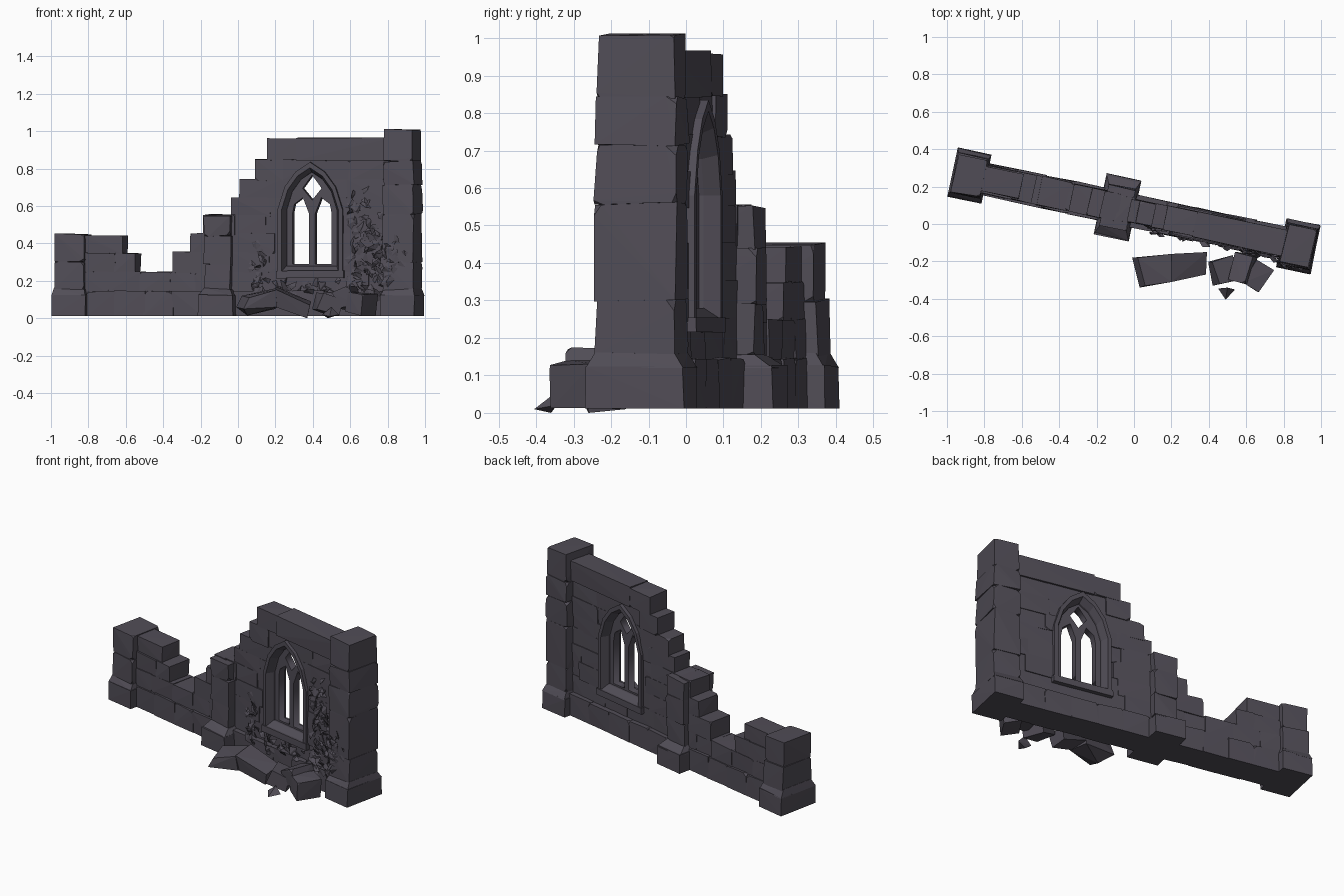
import bpy, bmesh, math, random
from mathutils import Matrix, Vector

if "Cube" in bpy.data.objects:
    bpy.data.objects.remove(bpy.data.objects["Cube"])

random.seed(7)
R = random.uniform
# the whole wall runs at 12 degrees to the x axis: local u along, v deep, z up
FRAME = Matrix.Translation((0, 0.07, 0)) @ Matrix.Rotation(math.radians(-12.1), 4, 'Z')
stone = bpy.data.materials.new("dark_stone")
stone.diffuse_color = (0.082, 0.074, 0.094, 1)
stone.use_nodes = True
stone.node_tree.nodes["Principled BSDF"].inputs["Base Color"].default_value = stone.diffuse_color


def add_object(name, bm, matrix=FRAME):
    bmesh.ops.recalc_face_normals(bm, faces=bm.faces)
    me = bpy.data.meshes.new(name)
    bm.to_mesh(me)
    bm.free()
    me.materials.append(stone)
    ob = bpy.data.objects.new(name, me)
    bpy.context.collection.objects.link(ob)
    ob.matrix_world = matrix
    return ob


def hull(bm, points):
    verts = [bm.verts.new(p) for p in points]
    bmesh.ops.convex_hull(bm, input=verts)
    loose = [v for v in verts if v.is_valid and not v.link_faces]
    bmesh.ops.delete(bm, geom=loose, context='VERTS')


def block(bm, u0, u1, v0, v1, z0, z1, chip=0.5, jit=0.004, matrix=Matrix(), flat_base=False):
    """Rough hewn stone: a box with jittered and randomly chipped corners."""
    pts = []
    size = (u1 - u0, v1 - v0, z1 - z0)
    for su in (0, 1):
        for sv in (0, 1):
            for sz in (0, 1):
                s = (su, sv, sz)
                p = Vector((u0 + su * size[0], v0 + sv * size[1], z0 + sz * size[2]))
                p += Vector((R(-jit, jit), R(-jit, jit), R(-jit, jit)))
                if flat_base and not sz:
                    p.z = z0
                elif random.random() < chip:
                    for a in range(3):
                        q = p.copy()
                        q[a] += (1 - 2 * s[a]) * R(0.05, 0.2) * min(size[a], 0.15)
                        pts.append(matrix @ q)
                    continue
                pts.append(matrix @ p)
    hull(bm, pts)


def course(bm, u0, u1, z0, z1, half, w=0.17):
    """Row of stones between u0 and u1."""
    u = u0
    while u < u1 - 0.01:
        e = u + w * R(0.7, 1.3)
        if u1 - e < 0.07:
            e = u1
        d = R(-0.004, 0.004)
        block(bm, u - 0.004, e + 0.004, -half - d, half + d, z0 - 0.004, z1 + 0.004, 0.2, 0.003)
        u = e


# pillars: wide foot and stacked stones
def pillar(name, u, levels, hw, hd, foot_hw, foot_hd):
    bm = bmesh.new()
    block(bm, u - foot_hw, u + foot_hw, -foot_hd, foot_hd, 0.012, 0.125, 0, 0.003, flat_base=True)
    a, b = foot_hw, foot_hd
    hull(bm, [(u + x * k, y * m, z) for x in (-1, 1) for y in (-1, 1)
              for k, m, z in ((a, b, 0.12), (hw + .002, hd + .002, 0.16 + R(-.01, .008)))])
    for z0, z1 in zip(levels, levels[1:]):
        g = R(-0.004, 0.004)
        block(bm, u - hw - g, u + hw + g, -hd - g, hd + g, z0, z1, 0.45, 0.005)
    return add_object(name, bm)


pillar("tall_pillar", 0.9, (0.15, 0.30, 0.56, 0.715, 0.84, 1.008), 0.08, 0.107, 0.092, 0.133)
pillar("short_pillar", -0.9, (0.15, 0.30, 0.45), 0.08, 0.105, 0.092, 0.133)
pillar("middle_buttress", -0.09, (0.15, 0.29, 0.44, 0.55), 0.07, 0.11, 0.095, 0.165)

# plinth stones along the foot of the wall
bm = bmesh.new()
for u0, u1, n in ((-0.81, -0.18, 4), (0.0, 0.81, 5)):
    for i in range(n):
        w = (u1 - u0) / n
        a, b = u0 + i * w - 0.003, u0 + (i + 1) * w + 0.003
        block(bm, a, b, -0.088, 0.088, 0.012, 0.145, 0.3, 0.004, flat_base=True)
add_object("plinth", bm)

# broken low wall on the left, stepping down from both ends
bm = bmesh.new()
course(bm, -0.83, -0.15, 0.14, 0.245, 0.075)
course(bm, -0.83, -0.55, 0.245, 0.345, 0.075, 0.14)
course(bm, -0.83, -0.62, 0.345, 0.44, 0.07, 0.16)
course(bm, -0.34, -0.14, 0.245, 0.35, 0.075, 0.12)
course(bm, -0.24, -0.14, 0.35, 0.45, 0.072, 0.12)
course(bm, -0.17, -0.01, 0.45, 0.55, 0.07, 0.1)
add_object("low_wall", bm)

# tall wall courses, stepped on the left
bm = bmesh.new()
levels = (0.14, 0.25, 0.35, 0.45, 0.55, 0.64, 0.74, 0.845)
lefts = (-0.02, -0.02, -0.02, -0.02, -0.02, 0.025, 0.11)
for z0, z1, left in zip(levels, levels[1:], lefts):
    course(bm, left, 0.83, z0, z1, 0.06, 0.2)
wall = add_object("tall_wall", bm)

# coping stones
bm = bmesh.new()
block(bm, 0.172, 0.34, -0.068, 0.068, 0.845, 0.96, 0.3)
block(bm, 0.335, 0.83, -0.07, 0.07, 0.842, 0.965, 0.2, 0.003)
add_object("coping", bm)

# pointed window
CU = 0.41


def arch(cu, w, z0, zs, za):
    right = [(w, z0), (w, zs)] + [(w * f, zs + (za - zs) * g) for f, g in ((0.78, 0.48), (0.44, 0.8))]
    return ([(cu - x, z) for x, z in right] + [(cu, za)]
            + [(cu + x, z) for x, z in reversed(right)])


def prism(bm, outline, v0, v1):
    a = [bm.verts.new((u, v0, z)) for u, z in outline]
    b = [bm.verts.new((u, v1, z)) for u, z in outline]
    bm.faces.new(a)
    bm.faces.new(b[::-1])
    for i in range(len(a)):
        j = (i + 1) % len(a)
        bm.faces.new((a[i], b[i], b[j], a[j]))


bm = bmesh.new()
prism(bm, arch(CU, 0.155, 0.25, 0.58, 0.805), -0.2, 0.2)
cutter = add_object("window_cutter", bm)
cutter.hide_render = True
mod = wall.modifiers.new("window_hole", 'BOOLEAN')
mod.object, mod.operation, mod.solver, mod.use_self = cutter, 'DIFFERENCE', 'EXACT', True
bpy.context.view_layer.objects.active = wall
bpy.ops.object.modifier_apply(modifier=mod.name)
bpy.data.objects.remove(cutter)

# window frame: splayed moulding swept around the arch, front and back alike
bm = bmesh.new()
loops = [[bm.verts.new((u, v, z)) for u, z in arch(CU, w, z0, 0.58, za)]
         for w, z0, za, v in ((0.178, 0.22, 0.835, -0.078), (0.155, 0.25, 0.805, -0.078),
                              (0.138, 0.28, 0.782, -0.035), (0.138, 0.28, 0.782, 0.035),
                              (0.155, 0.25, 0.805, 0.078), (0.178, 0.22, 0.835, 0.078))]
for k in range(6):
    a, b = loops[k], loops[(k + 1) % 6]
    for i in range(len(a)):
        j = (i + 1) % len(a)
        bm.faces.new((a[i], a[j], b[j], b[i]))
add_object("window_frame", bm)
bm = bmesh.new()
block(bm, CU - 0.185, CU + 0.185, -0.085, 0.085, 0.215, 0.255, 0, 0.002)
add_object("window_sill", bm)

# tracery plate: two lancets and a diamond cut out of the arch shape
cu = bpy.data.curves.new("tracery", 'CURVE')
cu.dimensions, cu.fill_mode, cu.extrude = '2D', 'BOTH', 0.022
shapes = [arch(CU, 0.145, 0.27, 0.58, 0.79)]
for s in (-1, 1):
    c = CU + s * 0.062
    shapes.append([(c - 0.045, 0.29), (c - 0.045, 0.56), (c - 0.03 + s * 0.005, 0.61), (c - s * 0.012, 0.645),
                   (c + 0.03 + s * 0.005, 0.61), (c + 0.045, 0.56), (c + 0.045, 0.29)])
shapes.append([(CU - 0.052, 0.695), (CU, 0.765), (CU + 0.052, 0.695), (CU, 0.632)])
for pts in shapes:
    sp = cu.splines.new('POLY')
    sp.points.add(len(pts) - 1)
    for p, (u, z) in zip(sp.points, pts):
        p.co = (u, z, 0, 1)
    sp.use_cyclic_u = True
tmp = bpy.data.objects.new("tracery_curve", cu)
bpy.context.collection.objects.link(tmp)
me = bpy.data.meshes.new_from_object(tmp.evaluated_get(bpy.context.evaluated_depsgraph_get()))
bpy.data.objects.remove(tmp)
bm = bmesh.new()
bm.from_mesh(me)
bmesh.ops.remove_doubles(bm, verts=bm.verts, dist=0.0001)
add_object("window_tracery", bm, FRAME @ Matrix.Rotation(math.pi / 2, 4, 'X'))

# leafy rubble climbing the front: flat shards scattered along stems
bm = bmesh.new()
stems = (((0.11, 0.12), (0.14, 0.36), 0.025, 22), ((0.15, 0.15), (0.6, 0.15), 0.03, 30),
         ((0.66, 0.15), (0.68, 0.64), 0.035, 55), ((0.68, 0.1), (0.88, 0.4), 0.045, 65),
         ((0.8, 0.2), (0.76, 0.52), 0.03, 25))
for a, b, spread, n in stems:
    for i in range(n):
        t = random.random()
        u = a[0] + (b[0] - a[0]) * t + random.gauss(0, spread)
        z = max(0.03, a[1] + (b[1] - a[1]) * t + random.gauss(0, spread))
        if 0.25 < u < 0.58 and z > 0.24 or u > 0.98:
            continue
        v = -0.11 if u > 0.82 else (-0.09 if z < 0.15 else -0.064)
        if z < 0.15 and u > 0.8:
            v = -0.13
        rot = Matrix.Translation((u, v - R(0, 0.012), z)) @ Matrix.Rotation(R(0, 6.28), 4, 'Y') \
            @ Matrix.Rotation(R(-0.5, 0.5), 4, 'X')
        s = R(0.02, 0.036)
        hull(bm, [rot @ Vector(p) for p in ((-s, 0.01, 0), (s * 0.7, 0.008, -s * 0.6), (s, 0, s * 0.5),
                                            (-s * 0.2, -0.008, s * 0.6), (0, 0.02, 0))])
add_object("climbing_leaves", bm)

# fallen stones in front of the wall
bm = bmesh.new()
hull(bm, [(-0.01, -0.18, 0.06), (0.03, -0.34, 0.05), (0.06, -0.33, 0.11), (0.02, -0.18, 0.12),
          (0.2, -0.16, 0.16), (0.2, -0.31, 0.15), (0.21, -0.30, 0.06), (0.2, -0.17, 0.05), (0.05, -0.25, 0.015)])
hull(bm, [(0.2, -0.16, 0.17), (0.2, -0.31, 0.155), (0.39, -0.15, 0.09), (0.385, -0.27, 0.07),
          (0.37, -0.26, 0.0), (0.37, -0.16, 0.01), (0.2, -0.29, 0.06), (0.2, -0.17, 0.07)])
add_object("fallen_slab", bm, Matrix())
bm = bmesh.new()
for x, y, z, w, d, h, rz, ry in ((0.48, -0.25, 0.075, 0.12, 0.13, 0.09, 0.25, 0.3),
                                 (0.585, -0.235, 0.11, 0.10, 0.15, 0.10, -0.25, -0.3),
                                 (0.66, -0.275, 0.08, 0.10, 0.14, 0.11, -0.55, 0.15)):
    m = Matrix.Translation((x, y, z)) @ Matrix.Rotation(rz, 4, 'Z') @ Matrix.Rotation(ry, 4, 'Y')
    block(bm, -w / 2, w / 2, -d / 2, d / 2, -h / 2, h / 2, 0.15, 0.006, m)
hull(bm, [(0.45, -0.345, 0.02), (0.54, -0.35, 0.02), (0.49, -0.405, 0.01), (0.5, -0.34, 0.06), (0.48, -0.36, 0.0)])
add_object("fallen_stones", bm, Matrix())
